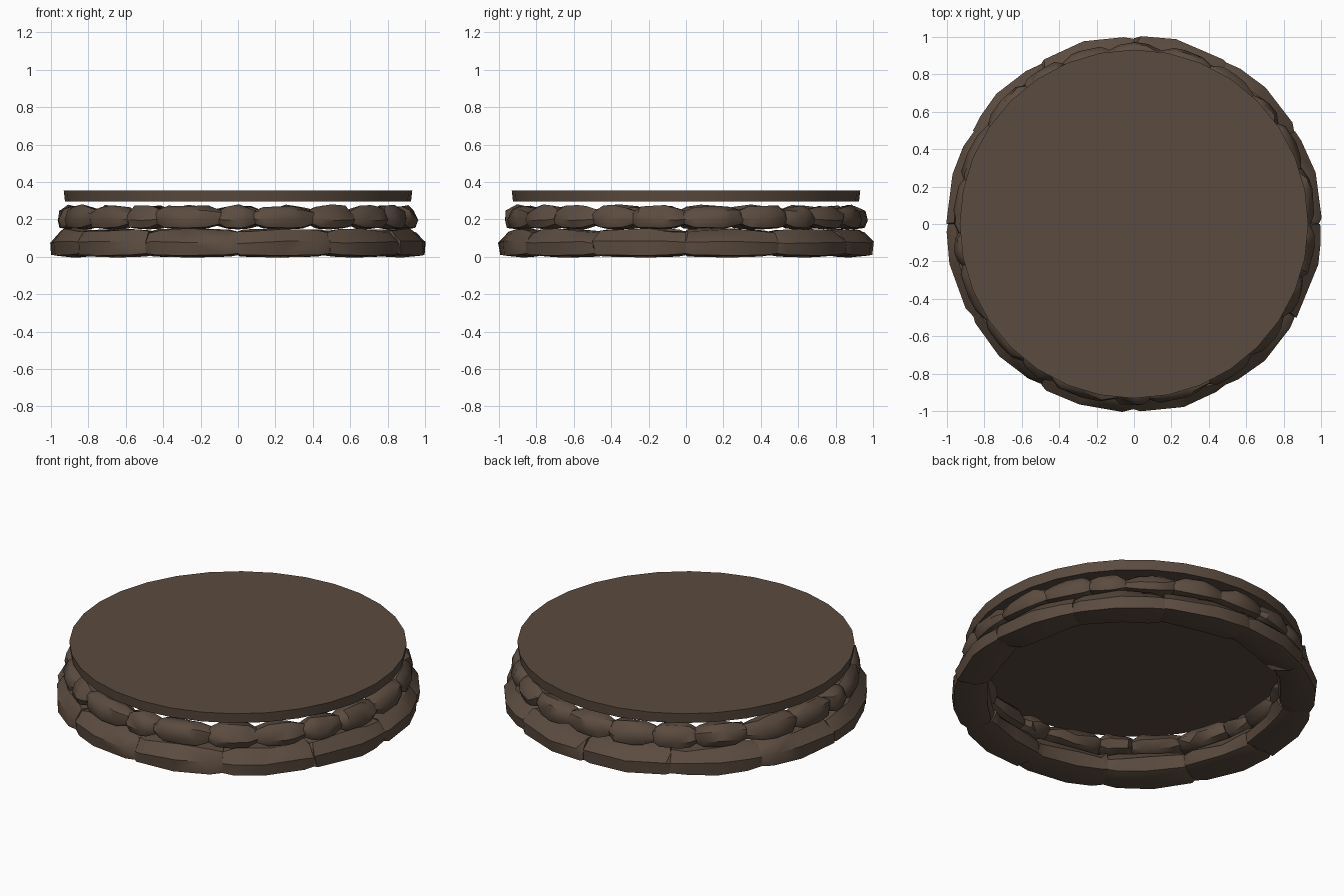
import bpy, bmesh, math, random
from mathutils import Vector

cube = bpy.data.objects.get("Cube")
if cube:
    bpy.data.objects.remove(cube, do_unlink=True)

rng = random.Random(7)

stone_mat = bpy.data.materials.new("dark_brown_stone")
stone_mat.use_nodes = True
BROWN = (0.105, 0.071, 0.05, 1)
stone_mat.diffuse_color = BROWN
stone_mat.node_tree.nodes["Principled BSDF"].inputs["Base Color"].default_value = BROWN


def finish(bm, name, angle):
    bmesh.ops.recalc_face_normals(bm, faces=bm.faces)
    mesh = bpy.data.meshes.new(name)
    bm.to_mesh(mesh)
    bm.free()
    mesh.materials.append(stone_mat)
    obj = bpy.data.objects.new(name, mesh)
    bpy.context.collection.objects.link(obj)
    bpy.ops.object.select_all(action='DESELECT')
    obj.select_set(True)
    bpy.context.view_layer.objects.active = obj
    bpy.ops.object.shade_smooth_by_angle(angle=math.radians(angle))
    return obj


def add_stone(bm, start, end, profile, stations, rough):
    """Sweep a profile along an arc; the tucked end sections round the stone off."""
    centre = Vector((sum(p[0] for p in profile), sum(p[1] for p in profile))) / len(profile)
    rings = []
    for t, scale in stations:
        skew = rng.uniform(-0.08, 0.08) if 0 < t < 1 else 0
        ring = []
        for r, z in profile:
            p = centre + (Vector((r, z)) - centre) * scale
            # keep the outer wall and the bed level, roughen the rest
            outer = r > centre.x and z < centre.y + 0.03
            p.x += rng.uniform(-rough, rough) * (0.3 if outer else 1)
            if z > centre.y:
                p.y -= rng.uniform(0, rough)
            slant = rng.uniform(-0.03, 0.03) if 0 < t < 1 else 0
            a = start + (end - start) * (t + skew + slant)
            ring.append(bm.verts.new((p.x * math.cos(a), p.x * math.sin(a), p.y)))
        rings.append(ring)
    n = len(profile)
    for one, two in zip(rings, rings[1:]):
        for i in range(n):
            j = (i + 1) % n
            bm.faces.new((one[i], one[j], two[j], two[i]))
    bm.faces.new(rings[0])
    bm.faces.new(rings[-1])


def stone_ring(name, angles, profile, stations, rough, sharp):
    bm = bmesh.new()
    for start, end in zip(angles, angles[1:]):
        add_stone(bm, start, end, profile, stations, rough)
    bmesh.ops.triangulate(bm, faces=[f for f in bm.faces if len(f.verts) == 4])
    finish(bm, name, sharp)


# Lower course: twelve long stones
lower_profile = [(0.82, 0.02), (0.90, 0.0), (0.998, 0.01), (1.004, 0.085),
                 (0.945, 0.148), (0.86, 0.15), (0.80, 0.09)]
lower_angles = [math.tau * i / 12 for i in range(13)]
stone_ring("lower_stones", lower_angles, lower_profile,
           [(0, 0.88), (0.1, 0.99), (0.5, 1.06), (0.9, 0.99), (1, 0.88)], 0.014, 38)

# Upper course: shorter, more rounded stones of uneven length
COUNT = 22
upper_profile = [(0.83, 0.165), (0.89, 0.147), (0.955, 0.155), (0.968, 0.195),
                 (0.95, 0.255), (0.91, 0.28), (0.85, 0.27), (0.81, 0.22)]
upper_angles = [math.tau * (i + rng.uniform(-0.2, 0.2)) / COUNT for i in range(COUNT)]
upper_angles.append(upper_angles[0] + math.tau)
stone_ring("upper_stones", upper_angles, upper_profile,
           [(-0.02, 0.6), (0.2, 0.95), (0.55, 1.02), (0.82, 0.94), (1.02, 0.62)], 0.014, 38)

# Flat slab floating just above the stones
bm = bmesh.new()
bmesh.ops.create_cone(bm, cap_ends=True, segments=32, radius1=0.925, radius2=0.932, depth=0.06)
bmesh.ops.translate(bm, verts=bm.verts, vec=(0, 0, 0.325))
finish(bm, "top_slab", 30)
